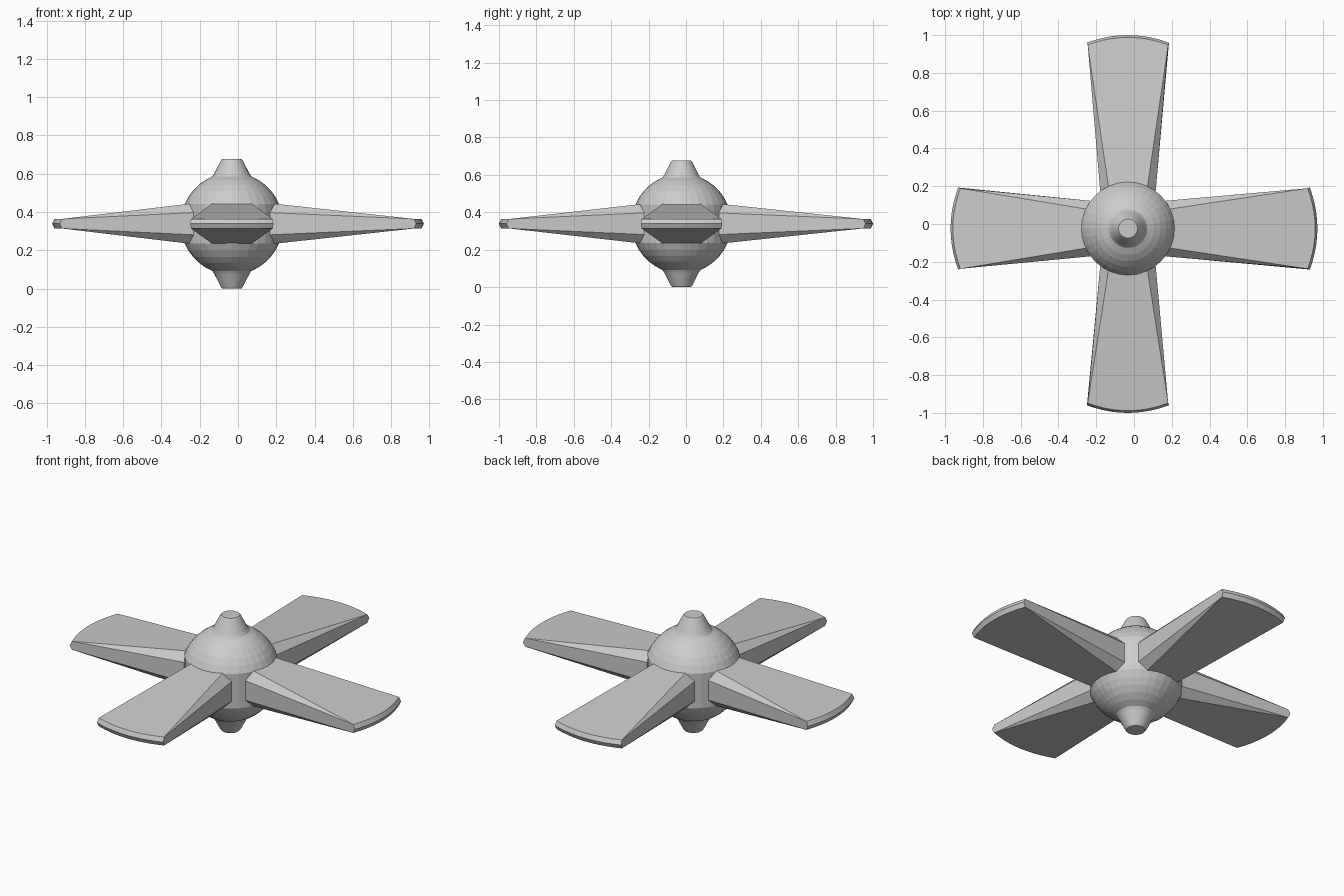
import bpy, bmesh, math
from mathutils import Matrix, Vector

if "Cube" in bpy.data.objects:
    bpy.data.objects.remove(bpy.data.objects["Cube"])

CX, CY, CZ = -0.032, -0.024, 0.339   # hub centre
SEG = 32


def make_object(name, bm):
    bmesh.ops.recalc_face_normals(bm, faces=bm.faces[:])
    mesh = bpy.data.meshes.new(name)
    bm.to_mesh(mesh)
    bm.free()
    obj = bpy.data.objects.new(name, mesh)
    bpy.context.collection.objects.link(obj)
    return obj


# Hub: lathed profile with pointed caps above and below a rounded body
def make_hub():
    upper = [(0.050, 0.339), (0.056, 0.332), (0.092, 0.262), (0.102, 0.247)]
    for i in range(1, 6):
        a = math.radians(67.5 - i * 9)
        upper.append((0.267 * math.cos(a), 0.267 * math.sin(a)))
    profile = upper + [(r, -z) for r, z in reversed(upper)]
    bm = bmesh.new()
    rings = []
    for r, z in profile:
        rings.append([bm.verts.new((CX + r * math.cos(2 * math.pi * k / SEG),
                                    CY + r * math.sin(2 * math.pi * k / SEG),
                                    CZ + z)) for k in range(SEG)])
    for a, b in zip(rings, rings[1:]):
        for k in range(SEG):
            j = (k + 1) % SEG
            bm.faces.new((a[k], a[j], b[j], b[k]))
    bm.faces.new(rings[0])
    bm.faces.new(rings[-1])
    return make_object("hub", bm)


# Blade: chamfered octagonal root widening to a thin arc-shaped tip
def make_blade(name, angle, reach):
    bm = bmesh.new()
    root = [bm.verts.new((0.2, y, z)) for y, z in (
        (0.10, 0.107), (0.147, 0.058), (0.147, -0.058), (0.10, -0.107),
        (-0.10, -0.107), (-0.147, -0.058), (-0.147, 0.058), (-0.10, 0.107))]
    n = 10

    def arc(half_width, inset, z):
        row = []
        for i in range(n + 1):
            t = 1 - 2 * i / n
            row.append(bm.verts.new((reach - inset - 0.04 * t * t, half_width * t, z)))
        return row

    top, mid, low = arc(0.213, 0.012, 0.025), arc(0.217, 0, 0), arc(0.213, 0.012, -0.025)
    f = bm.faces.new
    f([root[7], root[0]] + top)
    f([root[3], root[4]] + low[::-1])
    for e, (a, b, c, d) in ((0, (0, 1, 2, 3)), (-1, (7, 6, 5, 4))):
        f((root[a], root[b], top[e]))
        f((root[b], root[c], low[e], mid[e], top[e]))
        f((root[c], root[d], low[e]))
    for i in range(n):
        f((top[i], top[i + 1], mid[i + 1], mid[i]))
        f((mid[i], mid[i + 1], low[i + 1], low[i]))
    f(root)
    bm.transform(Matrix.Translation(Vector((CX, CY, CZ))) @ Matrix.Rotation(angle, 4, 'Z'))
    return make_object(name, bm)


make_hub()
for k, (side, reach) in enumerate((("right", 1.003), ("back", 1.024),
                                   ("left", 0.939), ("front", 0.976))):
    make_blade(side + "_blade", k * math.pi / 2, reach)
